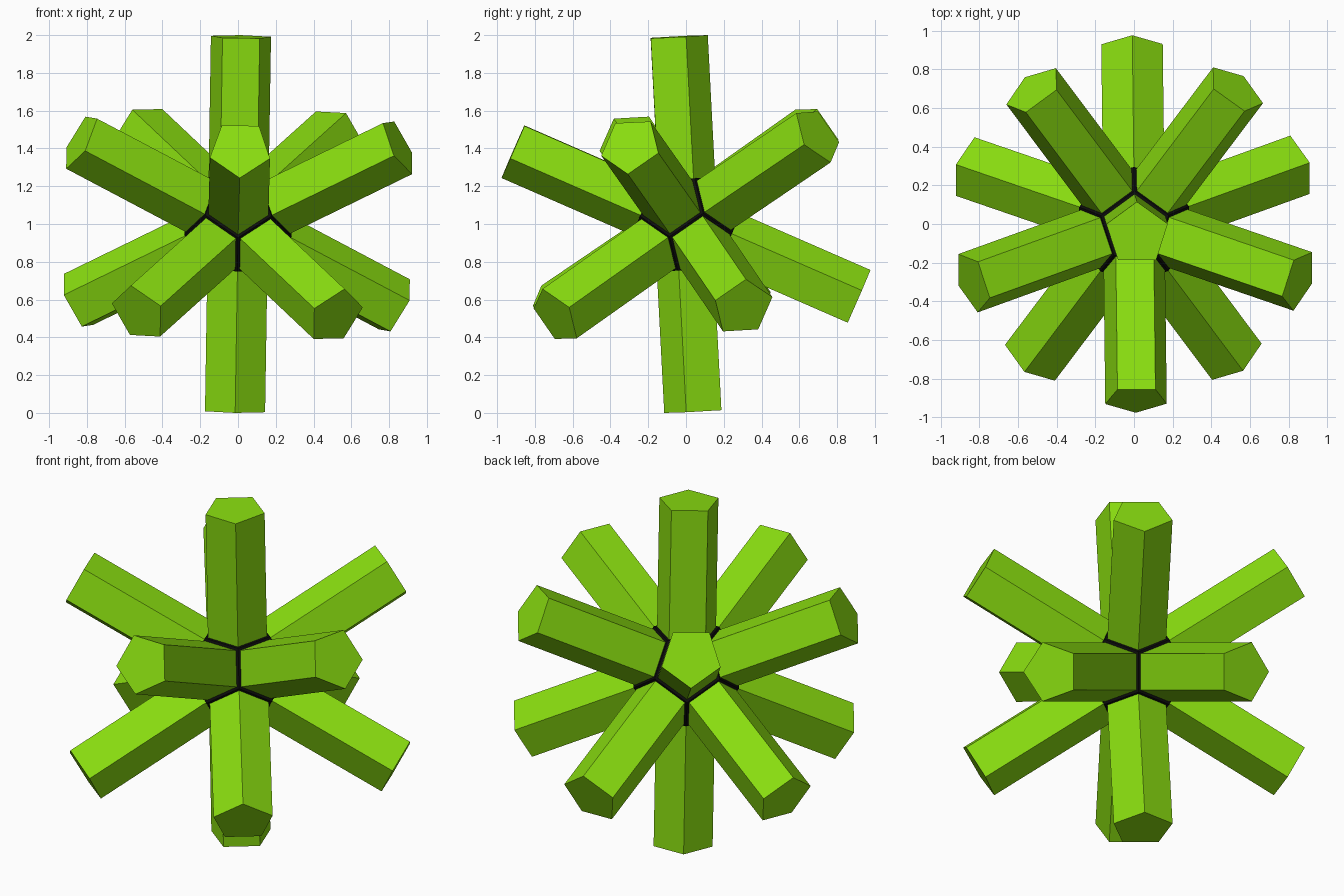
import bpy, bmesh
from math import sin, cos, radians
from mathutils import Matrix, Vector

if "Cube" in bpy.data.objects:
    bpy.data.objects.remove(bpy.data.objects["Cube"])

EDGE = 0.217      # edge length of the dodecahedron core
SEAM = 0.014      # width of the dark border on each core face
REACH = 0.9927    # distance from the centre to each arm's end


def material(name, color):
    mat = bpy.data.materials.new(name)
    mat.diffuse_color = color
    mat.use_nodes = True
    mat.node_tree.nodes["Principled BSDF"].inputs["Base Color"].default_value = mat.diffuse_color
    return mat


def ring(bm, radius, z, start):
    """Five vertices spaced evenly around z."""
    angles = [radians(start + 72 * k) for k in range(5)]
    return [bm.verts.new((radius * cos(a), radius * sin(a), z)) for a in angles]


# Dodecahedron core
bm = bmesh.new()
top = ring(bm, 0.8507 * EDGE, 1.1135 * EDGE, 90)
upper = ring(bm, 1.3764 * EDGE, 0.2629 * EDGE, 90)
lower = ring(bm, 1.3764 * EDGE, -0.2629 * EDGE, 126)
bottom = ring(bm, 0.8507 * EDGE, -1.1135 * EDGE, 126)
bm.faces.new(top)
bm.faces.new(bottom[::-1])
for k in range(5):
    n = (k + 1) % 5
    bm.faces.new((top[k], upper[k], lower[k], upper[n], top[n]))
    bm.faces.new((lower[k], bottom[k], bottom[n], lower[n], upper[n]))
bmesh.ops.recalc_face_normals(bm, faces=bm.faces[:])

# Dark seams: inset every face, leaving the border ring
arms = bm.faces[:]
seams = bmesh.ops.inset_individual(bm, faces=arms, thickness=SEAM, use_even_offset=True)["faces"]
inner = [f for f in bm.faces if all(len(v.link_edges) == 3 for v in f.verts) and f in arms]
for f in bm.faces:
    f.material_index = 0 if f in inner else 1

# Pentagonal arms: push each inner face straight out
for face in inner:
    normal = face.normal.copy()
    length = REACH - face.calc_center_median().length
    base = face.verts[:]
    tip = [bm.verts.new(v.co + normal * length) for v in base]
    bm.faces.remove(face)
    bm.faces.new(tip)
    for i in range(5):
        j = (i + 1) % 5
        bm.faces.new((base[i], base[j], tip[j], tip[i]))
bmesh.ops.recalc_face_normals(bm, faces=bm.faces[:])

# Slight tilt of the whole body, then lift onto the ground
tilt = (Matrix.Rotation(radians(0.3), 4, 'Z') @ Matrix.Rotation(radians(0.9), 4, 'Y')
        @ Matrix.Rotation(radians(3.0), 4, 'X'))
bm.transform(tilt)
bm.transform(Matrix.Translation(Vector((0, 0, -min(v.co.z for v in bm.verts)))))

mesh = bpy.data.meshes.new("twelve_arm_star")
bm.to_mesh(mesh)
bm.free()
mesh.materials.append(material("green", (0.25, 0.72, 0.005, 1)))
mesh.materials.append(material("black_seam", (0.004, 0.004, 0.004, 1)))
star = bpy.data.objects.new("twelve_arm_star", mesh)
bpy.context.collection.objects.link(star)
